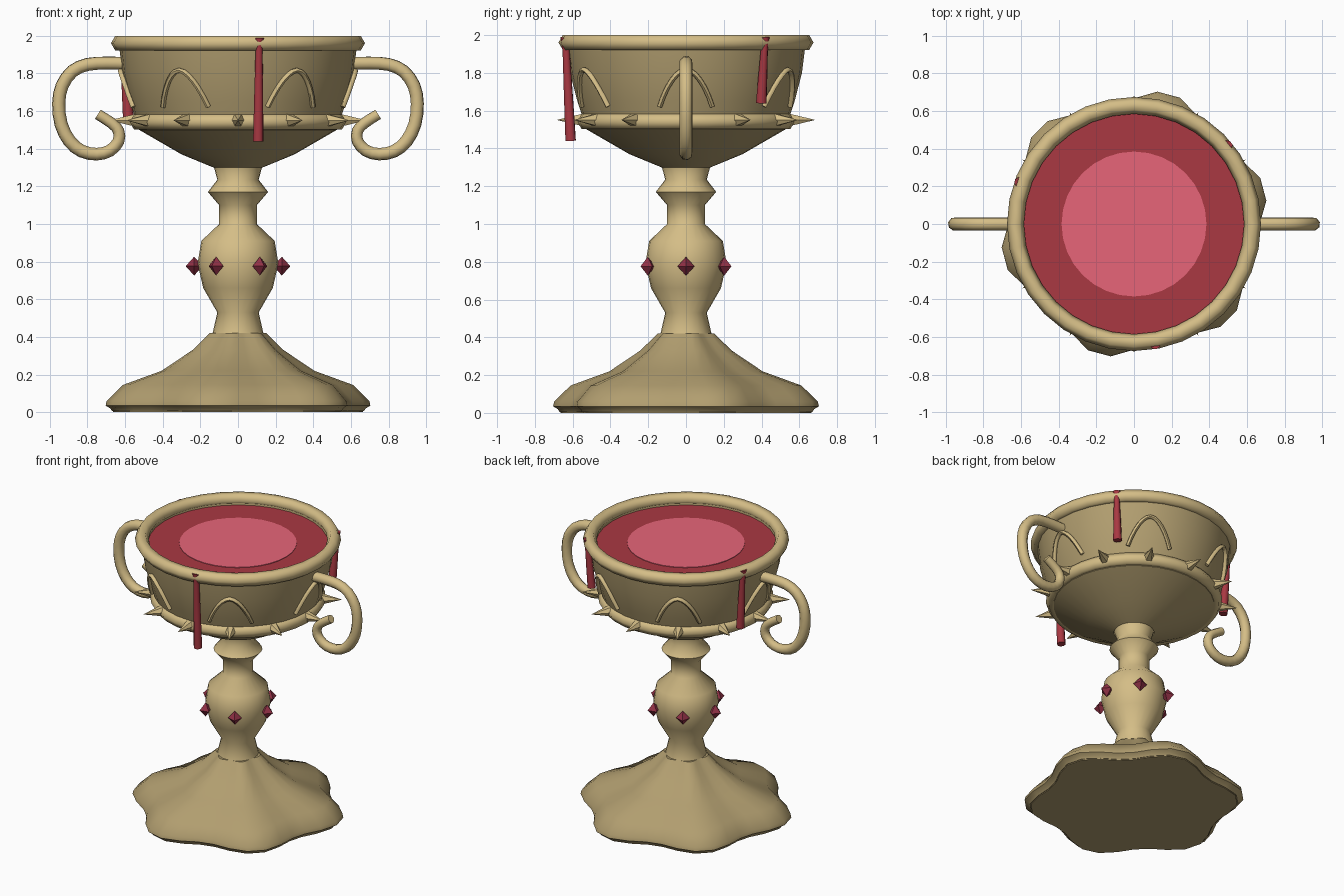
import bpy, math
from math import sin, cos, pi, radians
from mathutils import Vector

if "Cube" in bpy.data.objects:
    bpy.data.objects.remove(bpy.data.objects["Cube"])


def material(name, rgb):
    m = bpy.data.materials.new(name)
    m.diffuse_color = (*rgb, 1)
    m.use_nodes = True
    m.node_tree.nodes["Principled BSDF"].inputs["Base Color"].default_value = m.diffuse_color
    return m


GOLD = material("gold", (0.66, 0.51, 0.24))
DARK_GOLD = material("dark_gold", (0.44, 0.34, 0.16))
RED = material("red", (0.40, 0.04, 0.055))
PINK = material("pink", (0.80, 0.13, 0.19))
GEM = material("gem", (0.28, 0.03, 0.06))


def make(name, verts, faces, mat, smooth=True, angle=35):
    me = bpy.data.meshes.new(name)
    me.from_pydata(verts, [], faces)
    me.materials.append(mat)
    ob = bpy.data.objects.new(name, me)
    bpy.context.collection.objects.link(ob)
    if smooth:
        bpy.ops.object.select_all(action='DESELECT')
        ob.select_set(True)
        bpy.context.view_layer.objects.active = ob
        bpy.ops.object.shade_smooth_by_angle(angle=radians(angle))
    return ob


def lathe(name, profile, mat, seg=32, lobes=0.0, closed=False, cap=False, angle=35):
    """Spin (radius, z) points, listed bottom to top on the outside, around z."""
    verts, faces, n = [], [], len(profile)
    for r, z in profile:
        for i in range(seg):
            a = 2 * pi * i / seg
            k = r * (1 + lobes * sin(6 * a))
            verts.append((k * cos(a), k * sin(a), z))
    for j in range(n if closed else n - 1):
        b, t = j * seg, ((j + 1) % n) * seg
        for i in range(seg):
            h = (i + 1) % seg
            faces.append((b + i, b + h, t + h, t + i))
    if cap:
        faces.append(tuple(range(seg))[::-1])
        faces.append(tuple(range((n - 1) * seg, n * seg)))
    return make(name, verts, faces, mat, angle=angle)


def ring(name, major, minor, z, mat):
    pts = [(major + minor * cos(k * pi / 3), z + minor * sin(k * pi / 3)) for k in range(6)]
    return lathe(name, pts, mat, closed=True, angle=65)


def tube(name, path, radii, mat, sides=8):
    """Sweep a round section along a list of points."""
    pts = [Vector(p) for p in path]
    verts, faces = [], []
    t0 = (pts[-1] - pts[0]).normalized()
    side = t0.cross(Vector((0.3, 0.5, 0.8))).normalized()
    for i, p in enumerate(pts):
        t = (pts[min(i + 1, len(pts) - 1)] - pts[max(i - 1, 0)]).normalized()
        side = (side - t * side.dot(t)).normalized()
        up = t.cross(side)
        for k in range(sides):
            a = 2 * pi * k / sides
            verts.append(p + (side * cos(a) + up * sin(a)) * radii[i])
    for i in range(len(pts) - 1):
        for k in range(sides):
            h = (k + 1) % sides
            b = i * sides
            faces.append((b + k, b + h, b + sides + h, b + sides + k))
    faces.append(tuple(range(sides))[::-1])
    faces.append(tuple(range((len(pts) - 1) * sides, len(pts) * sides)))
    return make(name, verts, faces, mat, angle=60)


def refine(path):
    """Add a smooth midpoint between each pair of points."""
    p = [Vector(q) for q in path]
    p = [2 * p[0] - p[1]] + p + [2 * p[-1] - p[-2]]
    out = []
    for i in range(1, len(p) - 2):
        out += [p[i], (9 * (p[i] + p[i + 1]) - p[i - 1] - p[i + 2]) / 16]
    return out + [p[-2]]


def polar(r, a, z):
    return Vector((r * cos(a), r * sin(a), z))


# Scalloped solid foot
lathe("foot", [(0.635, 0.005), (0.645, 0.02), (0.668, 0.035), (0.663, 0.06), (0.58, 0.145),
               (0.385, 0.22), (0.23, 0.33), (0.142, 0.42)],
      DARK_GOLD, seg=36, lobes=0.08, cap=True)
lathe("foot_sole", [(0.63, 0.0), (0.63, 0.006)], DARK_GOLD, seg=36, lobes=0.08, cap=True)

# Turned stem with bulb and knot
lathe("stem", [(0.135, 0.42), (0.11, 0.53), (0.185, 0.66), (0.215, 0.79), (0.195, 0.91),
               (0.10, 1.0), (0.10, 1.10), (0.16, 1.17), (0.11, 1.235), (0.13, 1.31)],
      GOLD, seg=24, cap=True, angle=65)

# Bowl with its inner lip
BOWL = [(0.13, 1.30), (0.30, 1.37), (0.525, 1.50),
        (0.575, 1.65), (0.614, 1.80), (0.63, 1.93)]
lathe("bowl", BOWL + [(0.60, 1.97), (0.59, 1.92)], DARK_GOLD)
ring("rim", 0.63, 0.045, 1.961, GOLD)
ring("bowl_band", 0.53, 0.046, 1.543, GOLD)

# Liquid surface and its bright centre
lathe("liquid", [(0.59, 1.91), (0.59, 1.932)], RED, cap=True)
lathe("liquid_centre", [(0.385, 1.92), (0.385, 1.936)], PINK, cap=True)


def bowl_radius(z):
    for (r0, z0), (r1, z1) in zip(BOWL, BOWL[1:]):
        if z0 <= z <= z1:
            return r0 + (r1 - r0) * (z - z0) / (z1 - z0)
    return 0.63


# Spikes around the band
for i in range(12):
    a = i * pi / 6
    out, tan, up = polar(1, a, 0), polar(1, a + pi / 2, 0), Vector((0, 0, 1))
    c = out * 0.54 + up * 1.551
    vs = [c + (tan * cos(k * pi / 3) + up * sin(k * pi / 3)) * 0.04 for k in range(6)]
    vs.append(out * 0.685 + up * 1.551)
    make(f"spike_{i}", vs, [(k, (k + 1) % 6, 6) for k in range(6)] + [(5, 4, 3, 2, 1, 0)],
         GOLD, smooth=False)

# Octahedral gems on the bulb and raised arches on the bowl
for i in range(6):
    a = i * pi / 3
    out, tan, up = polar(1, a, 0), polar(1, a + pi / 2, 0), Vector((0, 0, 1))
    c = out * 0.233 + up * 0.776
    vs = [c + out * 0.045, c + tan * 0.045, c - out * 0.045, c - tan * 0.045,
          c + up * 0.05, c - up * 0.05]
    fs = [(k, (k + 1) % 4, 4) for k in range(4)] + [((k + 1) % 4, k, 5) for k in range(4)]
    make(f"gem_{i}", vs, fs, GEM, smooth=False)

    path = []
    for k in range(13):
        s = k / 6 - 1
        z = 1.622 + 0.195 * (1 - abs(s) ** 1.8)
        path.append(polar(bowl_radius(z) + 0.008, a + s * 0.245, z))
    tube(f"arch_{i}", path, [0.014] * 13, GOLD, sides=6)

# Curled handles, mirrored left and right
HANDLE = [(0.60, 1.853), (0.70, 1.855), (0.80, 1.848), (0.88, 1.812), (0.935, 1.735),
          (0.953, 1.64), (0.94, 1.53), (0.895, 1.44), (0.83, 1.387), (0.75, 1.371),
          (0.68, 1.39), (0.635, 1.44), (0.635, 1.495), (0.67, 1.535), (0.745, 1.583)]
for name, s in (("right", 1), ("left", -1)):
    path = refine([(s * x, 0, z) for x, z in HANDLE])
    n = len(path)
    tube(f"handle_{name}", path, [0.036 - 0.008 * max(0, i / n - 0.5) * 2 for i in range(n)],
         GOLD)

# Drips running down from the rim
for i, (deg, end) in enumerate(((-80, 1.44), (40, 1.64), (160, 1.56))):
    a = radians(deg)
    path = [polar(0.648, a, 1.985), polar(0.652, a, 1.962), polar(0.644, a, 1.91),
            polar(0.632, a, (1.91 + end) / 2), polar(0.62, a, end)]
    tube(f"drip_{i}", path, [0.028, 0.018, 0.020, 0.025, 0.029], RED)
